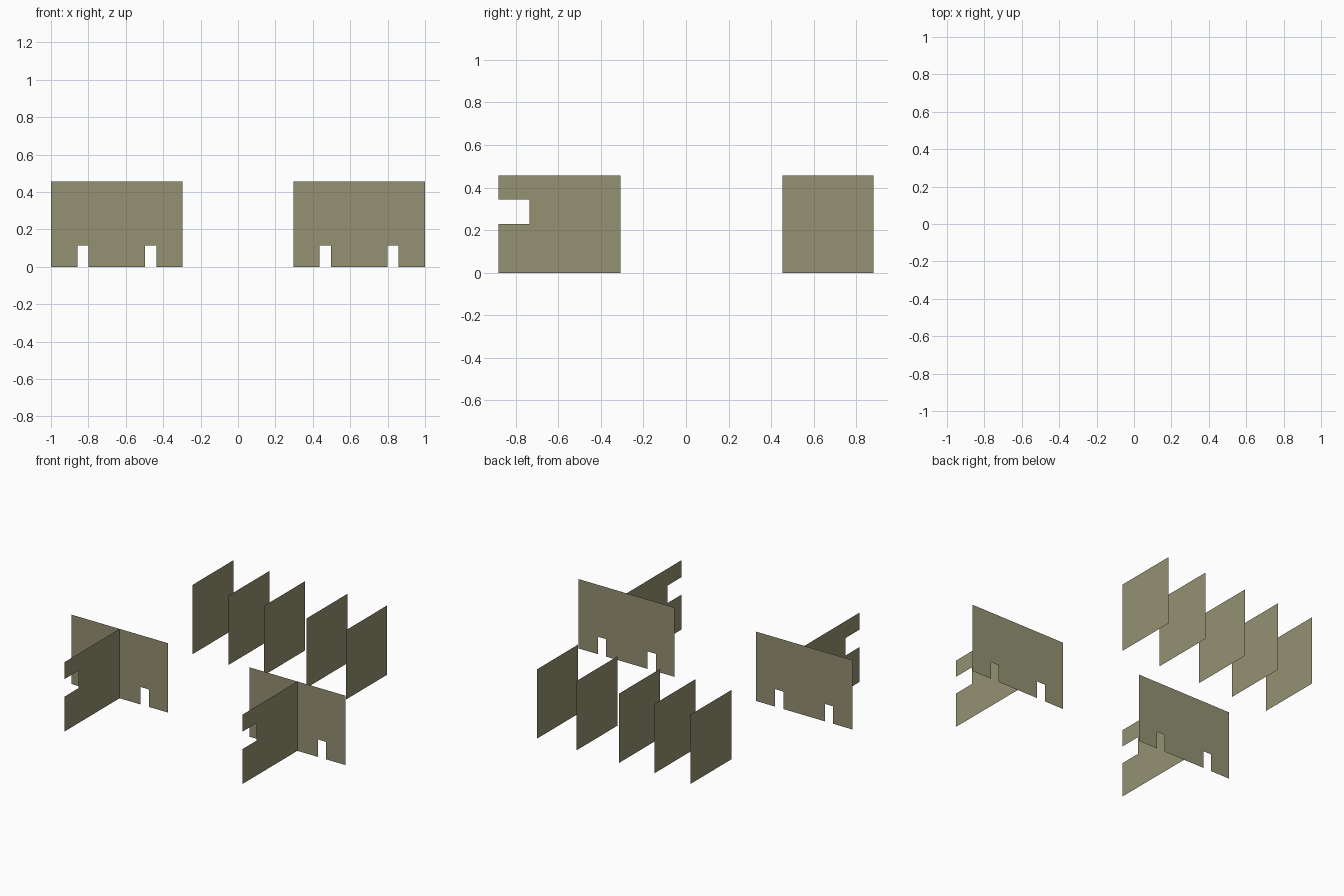
import bpy

if "Cube" in bpy.data.objects:
    bpy.data.objects.remove(bpy.data.objects["Cube"])

# One flat drab olive for everything
olive = bpy.data.materials.new("drab_olive")
olive.diffuse_color = (0.295, 0.285, 0.168, 1)
olive.use_nodes = True
olive.node_tree.nodes["Principled BSDF"].inputs["Base Color"].default_value = olive.diffuse_color

H = 0.457      # height of all sheets
SEAM = 0.345   # height of the horizontal joint


def sheet(name, outlines, place):
    """Thin flat sheet made of 2D outlines, mapped into space by place(u, v)."""
    verts, faces = [], []
    for outline in outlines:
        faces.append(range(len(verts), len(verts) + len(outline)))
        verts += [place(u, v) for u, v in outline]
    mesh = bpy.data.meshes.new(name)
    mesh.from_pydata(verts, [], [list(f) for f in faces])
    mesh.materials.append(olive)
    obj = bpy.data.objects.new(name, mesh)
    bpy.context.collection.objects.link(obj)
    return obj


def rect(u0, u1, v0, v1):
    return [(u0, v0), (u1, v0), (u1, v1), (u0, v1)]


# Two T-shaped wall stations, mirrored left and right
NOTCH = 0.115
for side, label in ((-1, "left"), (1, "right")):
    # Cross wall with two notches in its lower edge
    lower = [(0.297, 0), (0.435, 0), (0.435, NOTCH), (0.497, NOTCH), (0.497, 0),
             (0.80, 0), (0.80, NOTCH), (0.857, NOTCH), (0.857, 0),
             (1.0, 0), (1.0, SEAM), (0.297, SEAM)]
    sheet(label + "_cross_wall", [lower, rect(0.297, 1.0, SEAM, H)],
          lambda u, v: (side * u, -0.307, v))
    # Divider wall with a slot in its free edge
    lower = [(-0.88, 0), (-0.307, 0), (-0.307, SEAM), (-0.735, SEAM),
             (-0.735, 0.23), (-0.88, 0.23)]
    sheet(label + "_divider_wall", [lower, rect(-0.88, -0.307, SEAM, H)],
          lambda u, v: (side * 0.648, u, v))

# Row of free-standing panels at the back
for i, x in enumerate((-0.648, -0.385, -0.128, 0.182, 0.47)):
    sheet(f"back_panel_{i + 1}", [rect(0.453, 0.88, 0, H)],
          lambda u, v: (x, u, v))
